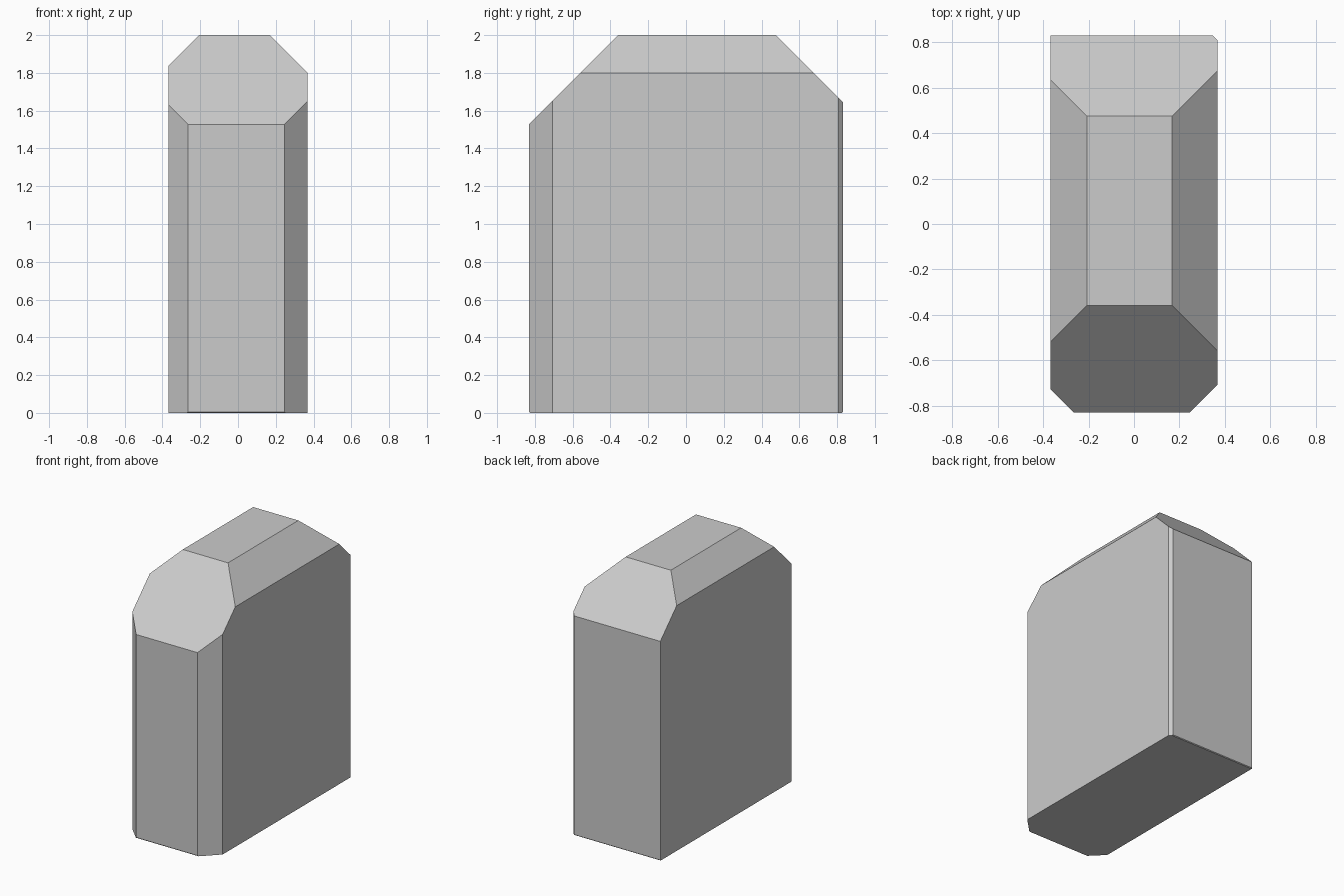
import bpy, bmesh
from mathutils import Vector

if "Cube" in bpy.data.objects:
    bpy.data.objects.remove(bpy.data.objects["Cube"])

# Block: upright slab
bm = bmesh.new()
bmesh.ops.create_cube(bm, size=1)
for v in bm.verts:
    v.co = Vector((v.co.x * 0.736, v.co.y * 1.66, v.co.z * 2 + 1))


def chamfer(normal, distance):
    """Slice off everything where normal . position > distance and cap it."""
    n = Vector(normal)
    point = n * (distance / n.length_squared)
    cut = bmesh.ops.bisect_plane(
        bm, geom=bm.verts[:] + bm.edges[:] + bm.faces[:], dist=1e-6,
        plane_co=point, plane_no=n.normalized(), clear_outer=True)
    edges = [e for e in cut['geom_cut'] if isinstance(e, bmesh.types.BMEdge)]
    bmesh.ops.contextual_create(bm, geom=edges)


# Uneven 45 degree chamfers
chamfer((-1, 0, 1), 2.207)   # top left
chamfer((1, 0, 1), 2.168)    # top right
chamfer((0, -1, 1), 2.358)   # top front
chamfer((0, 1, 1), 2.475)    # top back
chamfer((-1, -1, 0), 1.094)  # front left corner
chamfer((1, -1, 0), 1.075)   # front right corner
chamfer((1, 1, 0), 1.176)    # back right corner
chamfer((0, -1, -1), 0.824)  # bottom front sliver
chamfer((0, 1, -1), 0.825)   # bottom back sliver

bmesh.ops.recalc_face_normals(bm, faces=bm.faces[:])
mesh = bpy.data.meshes.new("chamfered_block")
bm.to_mesh(mesh)
bm.free()
bpy.context.collection.objects.link(bpy.data.objects.new("chamfered_block", mesh))
